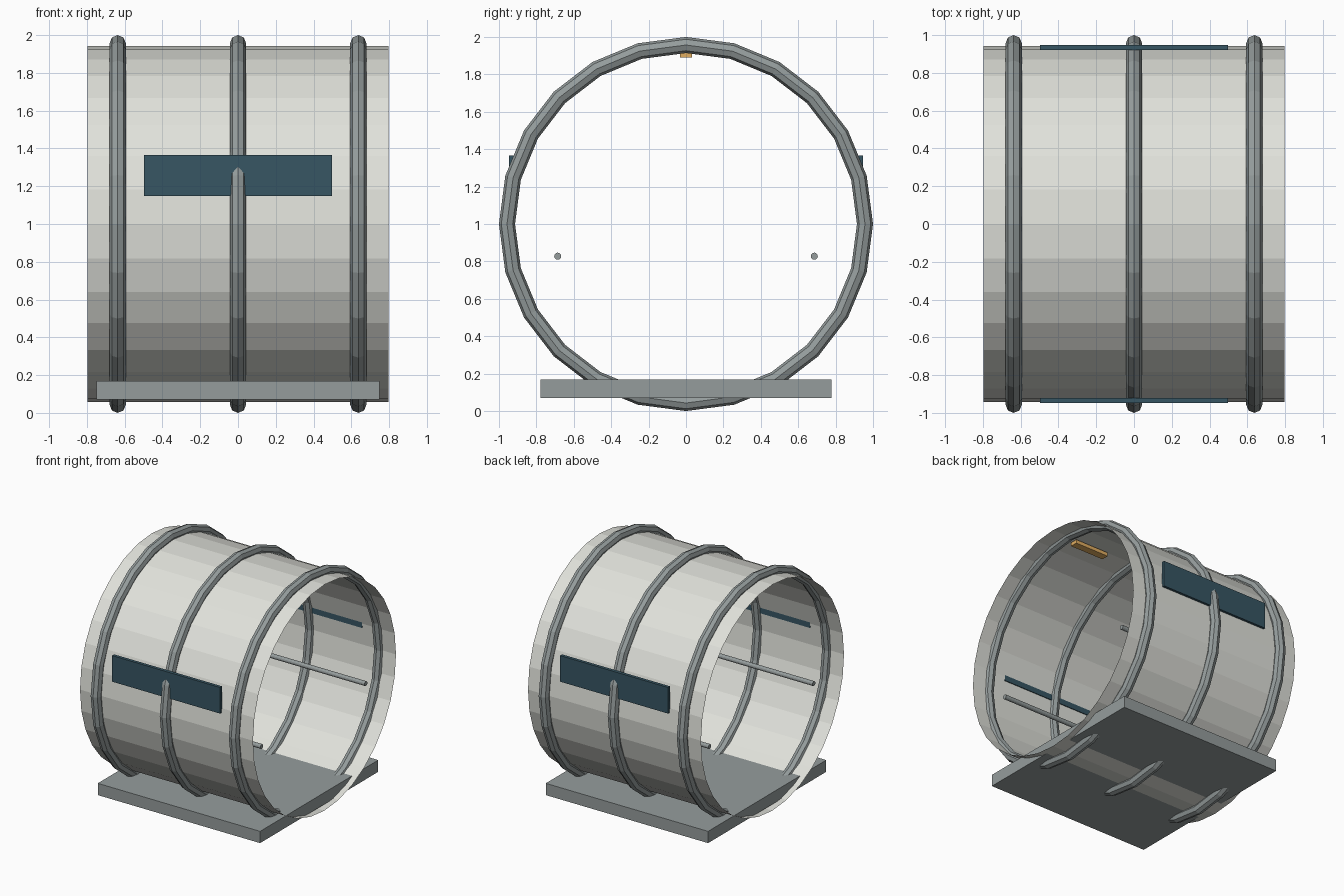
import bpy
from math import pi

cube = bpy.data.objects.get("Cube")
if cube:
    bpy.data.objects.remove(cube, do_unlink=True)


def make_material(name, rgb):
    mat = bpy.data.materials.new(name)
    mat.use_nodes = True
    color = (*rgb, 1.0)
    mat.diffuse_color = color
    mat.node_tree.nodes["Principled BSDF"].inputs["Base Color"].default_value = color
    return mat


SHELL = make_material("off white shell", (0.75, 0.76, 0.71))
METAL = make_material("grey metal", (0.30, 0.335, 0.335))
GLASS = make_material("dark teal glass", (0.038, 0.092, 0.125))
LAMP = make_material("warm amber light", (0.75, 0.42, 0.12))

ALONG_X = (0, pi / 2, 0)
AXIS_Z = 1.0


def finish(name, mat):
    obj = bpy.context.object
    obj.name = name
    obj.data.materials.append(mat)
    return obj


def box(name, center, size, mat):
    bpy.ops.mesh.primitive_cube_add(size=1, location=center)
    obj = finish(name, mat)
    obj.scale = size
    return obj


def tube(name, center, radius, length, sides, mat, caps):
    bpy.ops.mesh.primitive_cylinder_add(
        vertices=sides, radius=radius, depth=length, location=center,
        rotation=ALONG_X, end_fill_type=caps)
    return finish(name, mat)


# Open-ended hull, a single thin skin
tube("hull_shell", (0, 0, AXIS_Z), 0.942, 1.595, 32, SHELL, 'NOTHING')

# Reinforcing hoops around the hull
for place, x in (("right", -0.637), ("middle", 0), ("left", 0.637)):
    bpy.ops.mesh.primitive_torus_add(
        major_segments=24, minor_segments=8, major_radius=0.957,
        minor_radius=0.043, location=(x, 0, AXIS_Z), rotation=ALONG_X)
    finish(place + "_hoop", METAL)

# Floor slab
box("floor", (0, 0, 0.12), (1.497, 1.556, 0.098), METAL)

# Long window and handrail on each side
for place, side in (("front", -1), ("back", 1)):
    box(place + "_window", (0, side * 0.934, 1.257), (0.995, 0.027, 0.217), GLASS)
    tube(place + "_handrail", (0, side * 0.686, 0.828), 0.019, 1.4, 12, METAL, 'NGON')

# Ceiling lamps
for place, x in (("right", -0.44), ("left", 0.44)):
    box(place + "_ceiling_lamp", (x, 0, 1.906), (0.31, 0.062, 0.03), LAMP)
